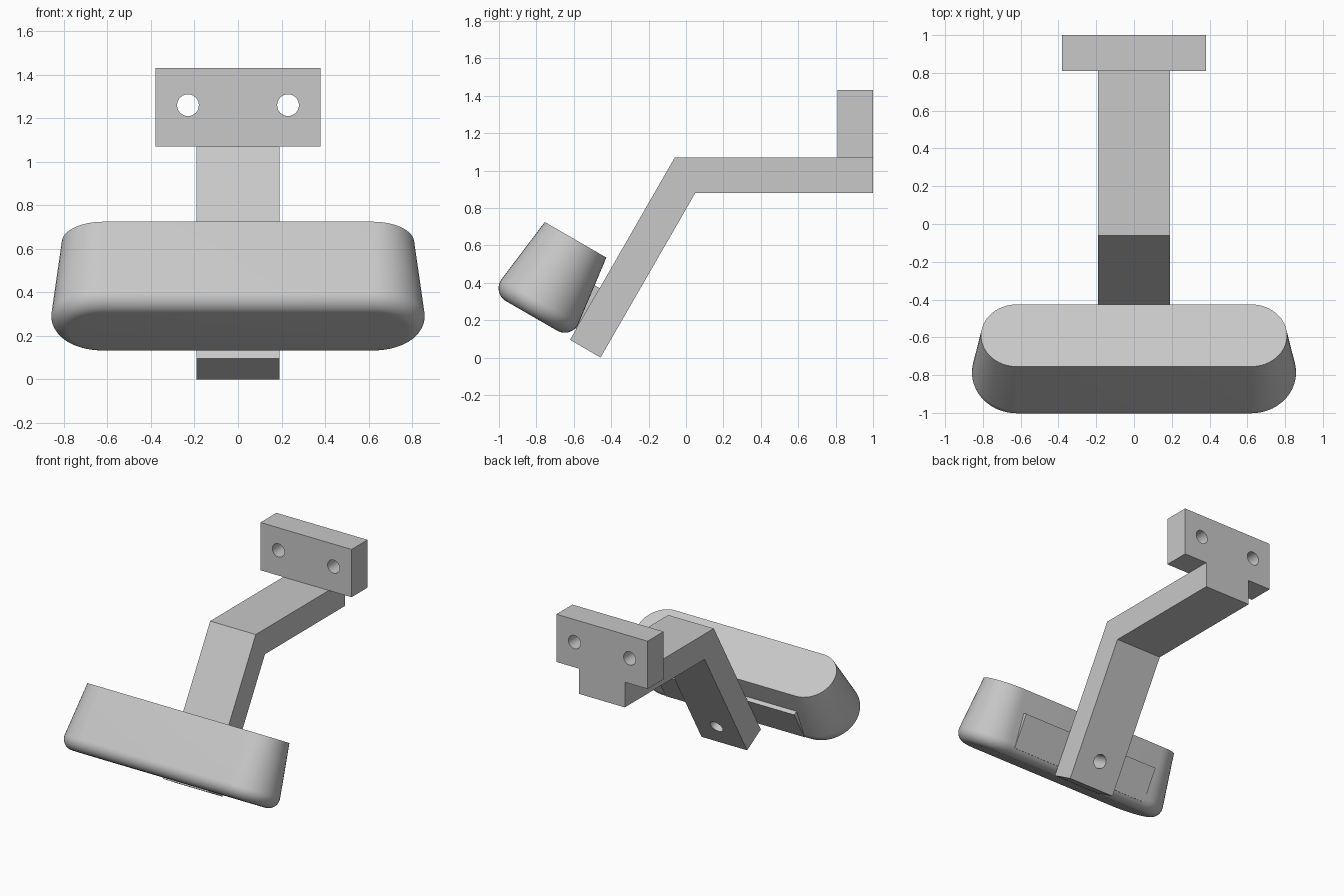
import bpy, bmesh, math
from mathutils import Matrix, Vector

cube = bpy.data.objects.get("Cube")
if cube:
    bpy.data.objects.remove(cube, do_unlink=True)

grey = bpy.data.materials.new("light_grey")
grey.use_nodes = True
grey.diffuse_color = (0.58, 0.58, 0.58, 1)
grey.node_tree.nodes["Principled BSDF"].inputs["Base Color"].default_value = grey.diffuse_color

TILT = Matrix.Rotation(math.radians(-30), 4, 'X')   # leaning frame of head and lower arm


def finish(bm, name, matrix=Matrix()):
    bmesh.ops.transform(bm, matrix=matrix, verts=bm.verts)
    bmesh.ops.recalc_face_normals(bm, faces=bm.faces)
    mesh = bpy.data.meshes.new(name)
    bm.to_mesh(mesh)
    bm.free()
    mesh.materials.append(grey)
    ob = bpy.data.objects.new(name, mesh)
    bpy.context.collection.objects.link(ob)
    return ob


def box(name, low, high, matrix=Matrix()):
    low, high = Vector(low), Vector(high)
    bm = bmesh.new()
    bmesh.ops.create_cube(bm, size=1)
    bmesh.ops.scale(bm, vec=high - low, verts=bm.verts)
    bmesh.ops.translate(bm, vec=(low + high) / 2, verts=bm.verts)
    return finish(bm, name, matrix)


def drill(target, centre, depth, matrix=Matrix()):
    """Cut a round hole along the local y axis."""
    bm = bmesh.new()
    bmesh.ops.create_cone(bm, cap_ends=True, segments=40, radius1=0.05, radius2=0.05, depth=depth)
    place = matrix @ Matrix.Translation(centre) @ Matrix.Rotation(math.pi / 2, 4, 'X')
    cutter = finish(bm, "hole_cutter", place)
    cutter.hide_render = True
    mod = target.modifiers.new("hole", 'BOOLEAN')
    mod.operation, mod.solver, mod.object = 'DIFFERENCE', 'EXACT', cutter
    bpy.context.view_layer.objects.active = target
    bpy.ops.object.modifier_apply(modifier=mod.name)
    bpy.data.objects.remove(cutter, do_unlink=True)


# Bent arm: side profile extruded across its width
HALF = 0.19
profile = [(-0.62, 0.095), (-0.457, 0), (0.05, 0.88), (1, 0.88), (1, 1.07), (-0.06, 1.07)]
bm = bmesh.new()
face = bm.faces.new([bm.verts.new((-HALF, y, z)) for y, z in profile])
side = bmesh.ops.extrude_face_region(bm, geom=[face])["geom"]
bmesh.ops.translate(bm, vec=(2 * HALF, 0, 0), verts=[v for v in side if isinstance(v, bmesh.types.BMVert)])
arm = finish(bm, "bent_arm")
drill(arm, (0, -0.48, -0.04), 0.4, TILT)

# Wall plate with two screw holes
plate = box("wall_plate", (-0.38, 0.81, 1.07), (0.38, 1, 1.43))
for x in (-0.23, 0.23):
    drill(plate, (x, 0.9, 1.26), 0.5)

# Tapered head: stacked stadium outlines with a rounded lower rim
TOP, BOTTOM, TAPER, RIM, MID = 0.25, -0.22, 0.125, 0.08, -0.826
lean = math.atan(TAPER)
rim_w = BOTTOM + RIM
rim_r = 0.19 + TAPER * (TOP - rim_w) - RIM / math.cos(lean)
levels = [(0.19, TOP)]
for i in range(13):
    a = lean - (lean + math.pi / 2) * i / 12
    levels.append((rim_r + RIM * math.cos(a), rim_w + RIM * math.sin(a)))
bm = bmesh.new()
rings = []
for r, w in levels:
    ring = []
    for end in (1, -1):
        for i in range(25):
            a = math.pi * i / 24 - math.pi / 2
            ring.append(bm.verts.new((end * (0.62 + r * math.cos(a)), MID + end * r * math.sin(a), w)))
    rings.append(ring)
for a, b in zip(rings, rings[1:]):
    for i in range(len(a)):
        j = (i + 1) % len(a)
        bm.faces.new((a[i], a[j], b[j], b[i]))
bm.faces.new(rings[0])
bm.faces.new(rings[-1])
head = finish(bm, "rounded_head", TILT)

# Mounting pad that fills the gap between head and arm
pad = box("mounting_pad", (-0.58, -0.7, -0.16), (0.58, -0.584, 0.09), TILT)

# Smooth the round surfaces, keep the corners sharp
for ob in bpy.context.selected_objects:
    ob.select_set(False)
for ob in (arm, plate, head, pad):
    ob.select_set(True)
bpy.context.view_layer.objects.active = head
bpy.ops.object.shade_smooth_by_angle(angle=math.radians(30))
